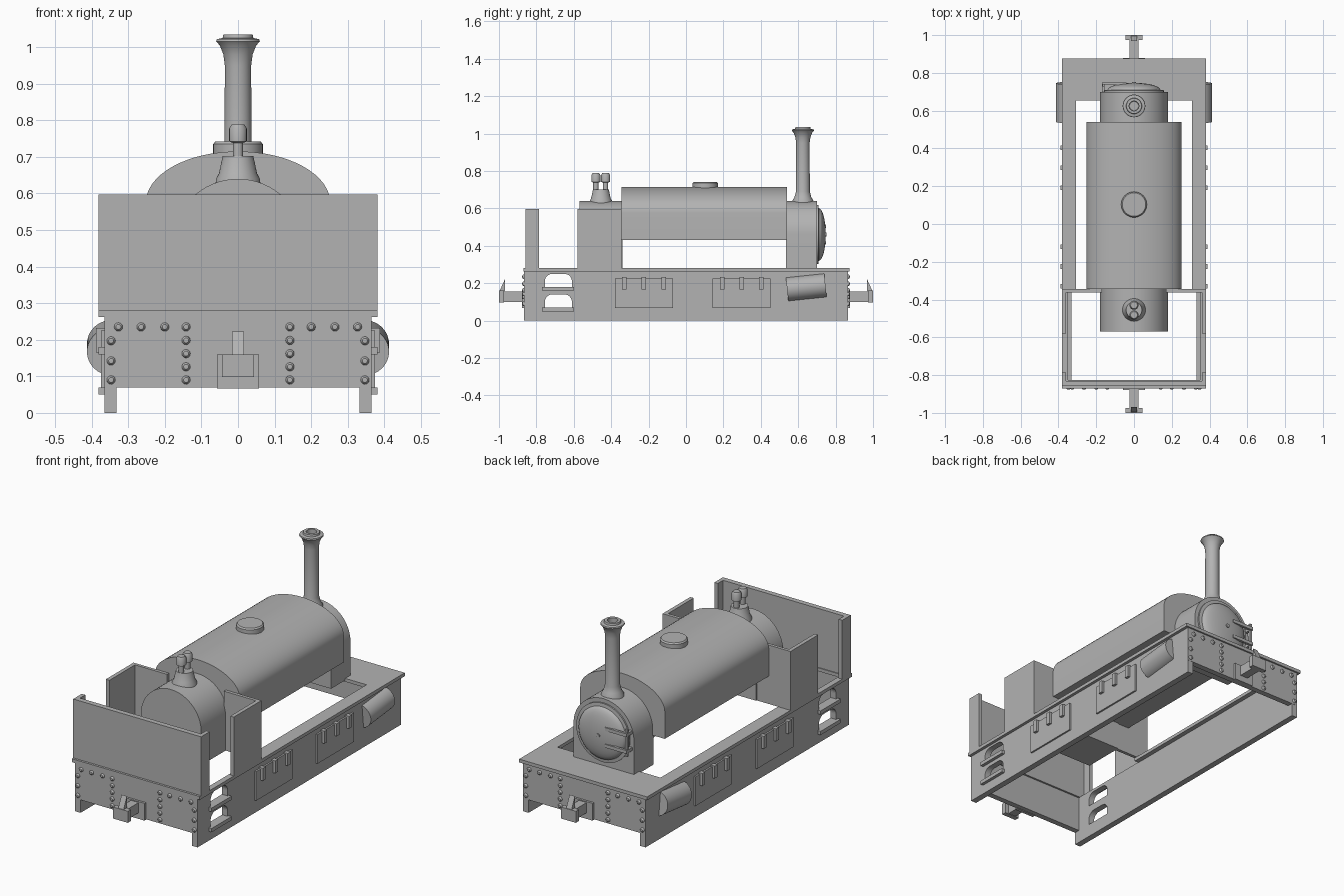
import bpy, bmesh, math
from mathutils import Matrix, Vector

old = bpy.data.objects.get("Cube")
if old:
    bpy.data.objects.remove(old, do_unlink=True)

GREY = (0.45, 0.45, 0.45, 1)
mat = bpy.data.materials.new("plain grey")
mat.use_nodes = True
mat.diffuse_color = GREY
mat.node_tree.nodes["Principled BSDF"].inputs["Base Color"].default_value = GREY


def finish(name, bm, smooth=False):
    bmesh.ops.recalc_face_normals(bm, faces=bm.faces)
    mesh = bpy.data.meshes.new(name)
    bm.to_mesh(mesh)
    bm.free()
    mesh.materials.append(mat)
    ob = bpy.data.objects.new(name, mesh)
    bpy.context.collection.objects.link(ob)
    if smooth:
        bpy.ops.object.select_all(action="DESELECT")
        ob.select_set(True)
        bpy.context.view_layer.objects.active = ob
        bpy.ops.object.shade_smooth_by_angle(angle=math.radians(35))
    return ob


def box(name, x, y, z):
    """Box from (low, high) pairs."""
    bm = bmesh.new()
    bmesh.ops.create_cube(bm, size=1)
    for v in bm.verts:
        v.co = [(a + b) / 2 + c * (b - a) for (a, b), c in zip((x, y, z), v.co)]
    return finish(name, bm)


def prism(name, points, low, high, axis="y", smooth=False):
    """Extrude an (x, z) outline along y, or a (y, z) outline along x."""
    bm = bmesh.new()
    place = (lambda u, v: (u, low, v)) if axis == "y" else (lambda u, v: (low, u, v))
    face = bm.faces.new([bm.verts.new(place(u, v)) for u, v in points])
    ext = bmesh.ops.extrude_face_region(bm, geom=[face])["geom"]
    move = Vector((0, high - low, 0)) if axis == "y" else Vector((high - low, 0, 0))
    bmesh.ops.translate(bm, vec=move, verts=[g for g in ext if isinstance(g, bmesh.types.BMVert)])
    return finish(name, bm, smooth)


def lathe(name, profile, place, steps=40):
    """Spin (radius, height) points about z, then place the result."""
    bm = bmesh.new()
    verts = [bm.verts.new((r, 0, h)) for r, h in profile]
    edges = [bm.edges.new(pair) for pair in zip(verts, verts[1:])]
    bmesh.ops.spin(bm, geom=verts + edges, cent=(0, 0, 0), axis=(0, 0, 1),
                   angle=math.tau, steps=steps, use_duplicate=False)
    bmesh.ops.remove_doubles(bm, verts=bm.verts, dist=1e-5)
    bm.transform(place)
    return finish(name, bm, True)


def at(x, y, z):
    return Matrix.Translation((x, y, z))


def arc(cx, cz, rx, rz, start, end, n=32):
    return [(cx + rx * math.cos(a), cz + rz * math.sin(a))
            for a in (math.radians(start + (end - start) * i / n) for i in range(n + 1))]


def arch(half, mid, rise, bottom):
    return [(half, bottom)] + arc(0, mid, half, rise, 0, 180) + [(-half, bottom)]


# Step openings through both side plates
STEPS = (0.07, 0.18)
cutters = []
for z in STEPS:
    outline = ([(-0.61, z)] + arc(-0.65, z + 0.03, 0.04, 0.04, 0, 90, 8)
               + arc(-0.715, z + 0.03, 0.04, 0.04, 90, 180, 8) + [(-0.755, z)])
    cut = prism("step_cutter", outline, -0.6, 0.6, "x")
    cut.hide_render = True
    cutters.append(cut)

for s, side in ((1, "left"), (-1, "right")):
    def span(a, b):
        return (min(s * a, s * b), max(s * a, s * b))

    # Side plate
    plate = box(f"{side}_side_plate", span(0.332, 0.365), (-0.865, 0.865), (0, 0.265))
    for cut in cutters:
        mod = plate.modifiers.new("opening", "BOOLEAN")
        mod.operation, mod.solver, mod.object = "DIFFERENCE", "EXACT", cut
        bpy.context.view_layer.objects.active = plate
        bpy.ops.object.modifier_apply(modifier=mod.name)
    for z in STEPS:
        box(f"{side}_step", span(0.36, 0.382), (-0.77, -0.6), (z - 0.02, z))

    # Hinged locker doors
    for y in (-0.225, 0.298):
        box(f"{side}_locker_door", span(0.36, 0.374), (y - 0.155, y + 0.155), (0.068, 0.225))
        for dy in (-0.105, 0, 0.105):
            box(f"{side}_door_hinge", span(0.36, 0.388), (y + dy - 0.012, y + dy + 0.012), (0.165, 0.232))

    # Tilted half cylinder
    half = [(s * x, z) for x, z in arc(0, 0, 0.07, 0.066, -90, 90, 20)]
    cyl = prism(f"{side}_cylinder", half, -0.103, 0.103, smooth=True)
    cyl.data.transform(at(s * 0.343, 0.643, 0.178) @ Matrix.Rotation(math.radians(6), 4, "X"))

    # Deck edges and cab sides
    box(f"{side}_deck", span(0.307, 0.381), (-0.36, 0.66), (0.262, 0.28))
    box(f"{side}_cab_sill", span(0.35, 0.381), (-0.83, -0.36), (0.262, 0.28))
    box(f"{side}_cab_side", span(0.36, 0.381), (-0.58, -0.345), (0.28, 0.597))
    box(f"{side}_cab_corner", span(0.36, 0.381), (-0.855, -0.785), (0.28, 0.597))
    box(f"{side}_cab_front", span(0.17, 0.365), (-0.362, -0.345), (0.28, 0.597))

for cut in cutters:
    bpy.data.objects.remove(cut, do_unlink=True)

box("deck_chimney_end", (-0.381, 0.381), (0.655, 0.875), (0.262, 0.28))
box("deck_cab_end", (-0.381, 0.381), (-0.87, -0.825), (0.262, 0.28))
box("cab_end_panel", (-0.381, 0.381), (-0.858, -0.83), (0.262, 0.597))

# Buffer beams, rivets and couplers at both ends
spots = [(0.2, 0.235), (0.265, 0.235), (0.327, 0.235)]
spots += [(0.347, z) for z in (0.197, 0.142, 0.09)]
spots += [(0.142, z) for z in (0.09, 0.126, 0.162, 0.198, 0.235)]
for e, end in ((-1, "cab"), (1, "chimney")):
    def along(a, b):
        return (min(e * a, e * b), max(e * a, e * b))

    box(f"{end}_buffer_beam", (-0.365, 0.365), along(0.835, 0.866), (0.07, 0.265))
    for x, z in spots:
        for s in (1, -1):
            turn = Matrix.Rotation(-e * math.pi / 2, 4, "X")
            lathe(f"{end}_rivet", [(0.012, 0), (0.011, 0.006), (0.007, 0.01), (0, 0.011)],
                  at(s * x, e * 0.865, z) @ turn, 12)
    box(f"{end}_coupler_plate", (-0.058, 0.058), along(0.86, 0.878), (0.067, 0.16))
    box(f"{end}_coupler_shank", (-0.023, 0.023), along(0.87, 0.98), (0.1, 0.155))
    box(f"{end}_coupler_head", (-0.044, 0.044), along(0.973, 1.0), (0.098, 0.16))
    prism(f"{end}_coupler_horn", [(e * 0.998, 0.155), (e * 0.968, 0.222), (e * 0.968, 0.155)],
          -0.016, 0.016, "x")

# Firebox, saddle tank and smokebox
prism("firebox", arch(0.18, 0.46, 0.18, 0.28), -0.57, -0.34, smooth=True)
prism("saddle_tank", arch(0.252, 0.575, 0.14, 0.43), -0.345, 0.54, smooth=True)
prism("smokebox", arch(0.18, 0.46, 0.18, 0.27), 0.535, 0.7, smooth=True)
lathe("tank_lid", [(0, 0.7), (0.068, 0.7), (0.068, 0.735), (0.062, 0.742), (0, 0.742)], at(0, 0.103, 0))

# Domed smokebox door with strap hinges
dome = [(0.158, 0), (0.158, 0.01), (0.14, 0.012)]
dome += [(0.14 * math.cos(a), 0.012 + 0.037 * math.sin(a)) for a in (i * math.pi / 16 for i in range(1, 8))]
face_y = Matrix.Rotation(-math.pi / 2, 4, "X")
lathe("smokebox_door", dome + [(0, 0.049)], at(0, 0.698, 0.46) @ face_y, 48)
lathe("door_knob", [(0.01, 0), (0.01, 0.054), (0, 0.054)], at(0, 0.698, 0.46) @ face_y, 16)
for z in (0.415, 0.505):
    box("door_strap", (-0.165, -0.04), (0.735, 0.748), (z - 0.009, z + 0.009))
    box("strap_bracket", (-0.17, -0.155), (0.695, 0.748), (z - 0.009, z + 0.009))
box("hinge_pin", (-0.168, -0.156), (0.728, 0.74), (0.385, 0.535))

# Chimney with flared cap and hollow mouth
lathe("chimney", [(0, 0.62), (0.058, 0.62), (0.056, 0.642), (0.045, 0.66), (0.037, 0.69), (0.036, 0.95),
                  (0.04, 0.98), (0.05, 1.005), (0.06, 1.016), (0.058, 1.022), (0.042, 1.025),
                  (0.04, 1.035), (0.026, 1.035), (0.024, 0.98), (0, 0.98)], at(0, 0.625, 0))

# Safety valves on their cone
lathe("valve_cone", [(0, 0.62), (0.062, 0.62), (0.06, 0.64), (0.052, 0.655), (0.042, 0.702), (0, 0.702)],
      at(0, -0.455, 0))
for y in (-0.482, -0.43):
    lathe("safety_valve", [(0, 0.69), (0.014, 0.69), (0.014, 0.738), (0.024, 0.742), (0.024, 0.778),
                           (0.018, 0.788), (0, 0.788)], at(0, y, 0), 20)
